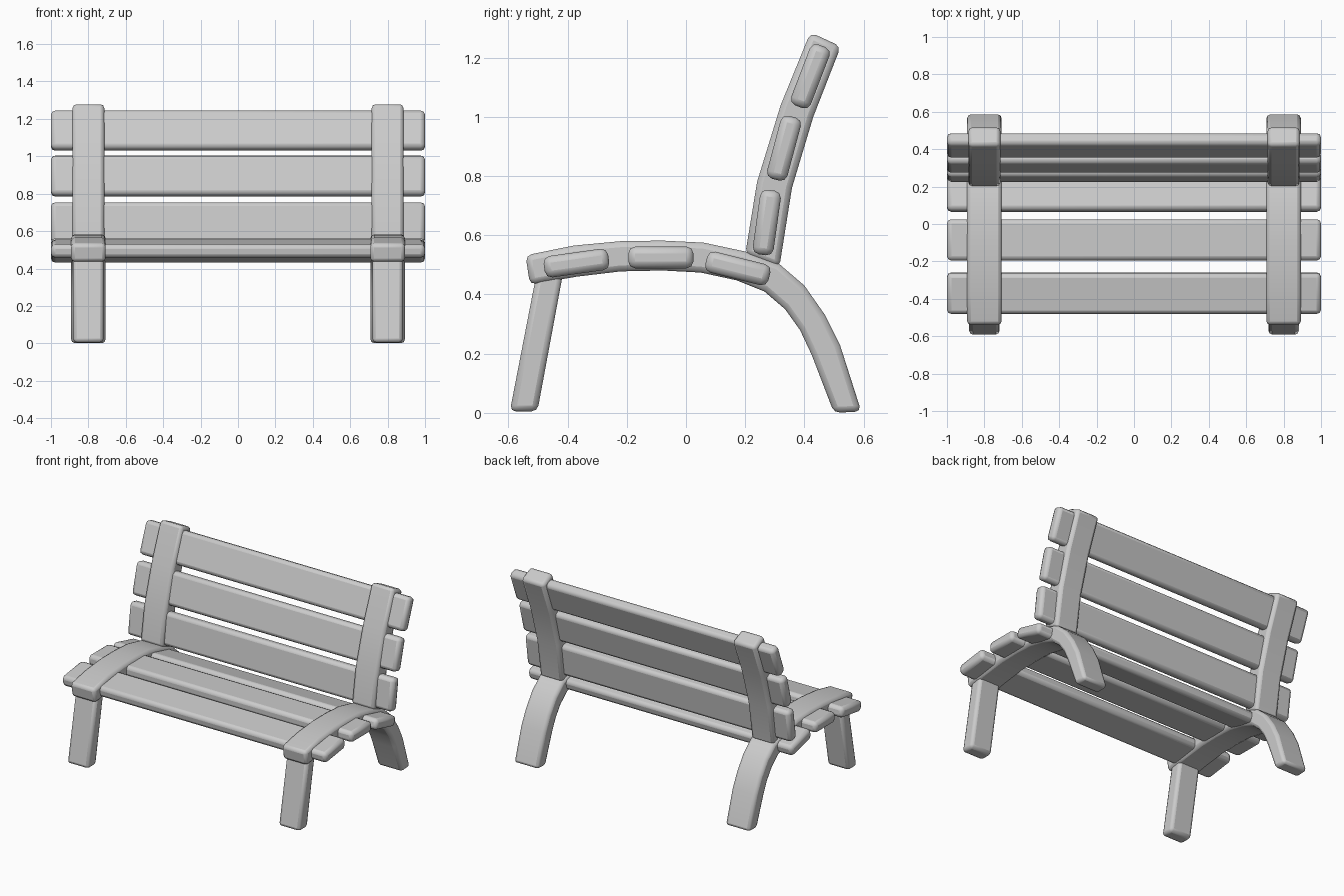
import bpy, bmesh
from math import radians, sin, cos

if "Cube" in bpy.data.objects:
    bpy.data.objects.remove(bpy.data.objects["Cube"])


def finish(bm, name, bevel):
    bmesh.ops.recalc_face_normals(bm, faces=bm.faces)
    me = bpy.data.meshes.new(name)
    bm.to_mesh(me)
    bm.free()
    ob = bpy.data.objects.new(name, me)
    bpy.context.collection.objects.link(ob)
    mod = ob.modifiers.new("rounded_edges", 'BEVEL')
    mod.width = bevel
    mod.segments = 2
    mod.limit_method = 'ANGLE'
    mod.angle_limit = radians(40)
    bpy.ops.object.select_all(action='DESELECT')
    bpy.context.view_layer.objects.active = ob
    ob.select_set(True)
    bpy.ops.object.shade_smooth_by_angle(angle=radians(40))
    return ob


def beam(name, side_a, side_b, x0, x1, bevel=0.02):
    """Bar between two matching (y, z) outlines, spanning x0 to x1."""
    bm = bmesh.new()
    rings = [[bm.verts.new((x, *p)) for x, p in ((x0, a), (x1, a), (x1, b), (x0, b))]
             for a, b in zip(side_a, side_b)]
    for r, s in zip(rings, rings[1:]):
        for i in range(4):
            j = (i + 1) % 4
            bm.faces.new((r[i], r[j], s[j], s[i]))
    bm.faces.new(rings[0])
    bm.faces.new(rings[-1])
    return finish(bm, name, bevel)


def slat(name, y, z, length, thick, tilt):
    """Board along x; tilt is the angle of its long side from +y."""
    c, s = cos(radians(tilt)), sin(radians(tilt))

    def pt(u, v):
        return (y + u * c - v * s, z + u * s + v * c)
    h, t = length / 2, thick / 2
    beam(name, [pt(-h, t), pt(h, t)], [pt(-h, -t), pt(h, -t)], -1, 1, 0.023)


# outlines of the curved seat rail that runs down into the back leg
rail_top = [(-0.542, 0.532), (-0.38, 0.565), (-0.22, 0.58), (-0.08, 0.582), (0.06, 0.575),
            (0.20, 0.545), (0.315, 0.503), (0.40, 0.43), (0.47, 0.33), (0.52, 0.23), (0.592, 0.005)]
rail_low = [(-0.527, 0.433), (-0.37, 0.46), (-0.22, 0.478), (-0.08, 0.481), (0.05, 0.474),
            (0.17, 0.448), (0.265, 0.41), (0.335, 0.35), (0.385, 0.28), (0.425, 0.195), (0.50, 0.0)]

# outlines of the leaning back post
post_front = [(0.20, 0.535), (0.24, 0.78), (0.32, 1.04), (0.42, 1.285)]
post_rear = [(0.315, 0.49), (0.358, 0.76), (0.43, 1.0), (0.523, 1.238)]

# outlines of the front leg
leg_front = [(-0.595, 0.005), (-0.505, 0.47)]
leg_rear = [(-0.502, 0.005), (-0.412, 0.49)]

for side, sx in (("left", -1), ("right", 1)):
    def span(half):
        return sx * 0.8 - half, sx * 0.8 + half
    beam(side + "_seat_rail_and_back_leg", rail_top, rail_low, *span(0.092))
    beam(side + "_back_post", post_front, post_rear, *span(0.085))
    beam(side + "_front_leg", leg_front, leg_rear, *span(0.081))

# seat boards
for i, (y, z, tilt) in enumerate([(-0.37, 0.506, 8), (-0.085, 0.525, 0), (0.175, 0.488, -14)]):
    slat(f"seat_slat_{i + 1}", y, z, 0.22, 0.073, tilt)

# backrest boards
for i, (y, z, tilt) in enumerate([(0.273, 0.643, 82), (0.331, 0.894, 75), (0.42, 1.137, 69)]):
    slat(f"back_slat_{i + 1}", y, z, 0.22, 0.071, tilt)
